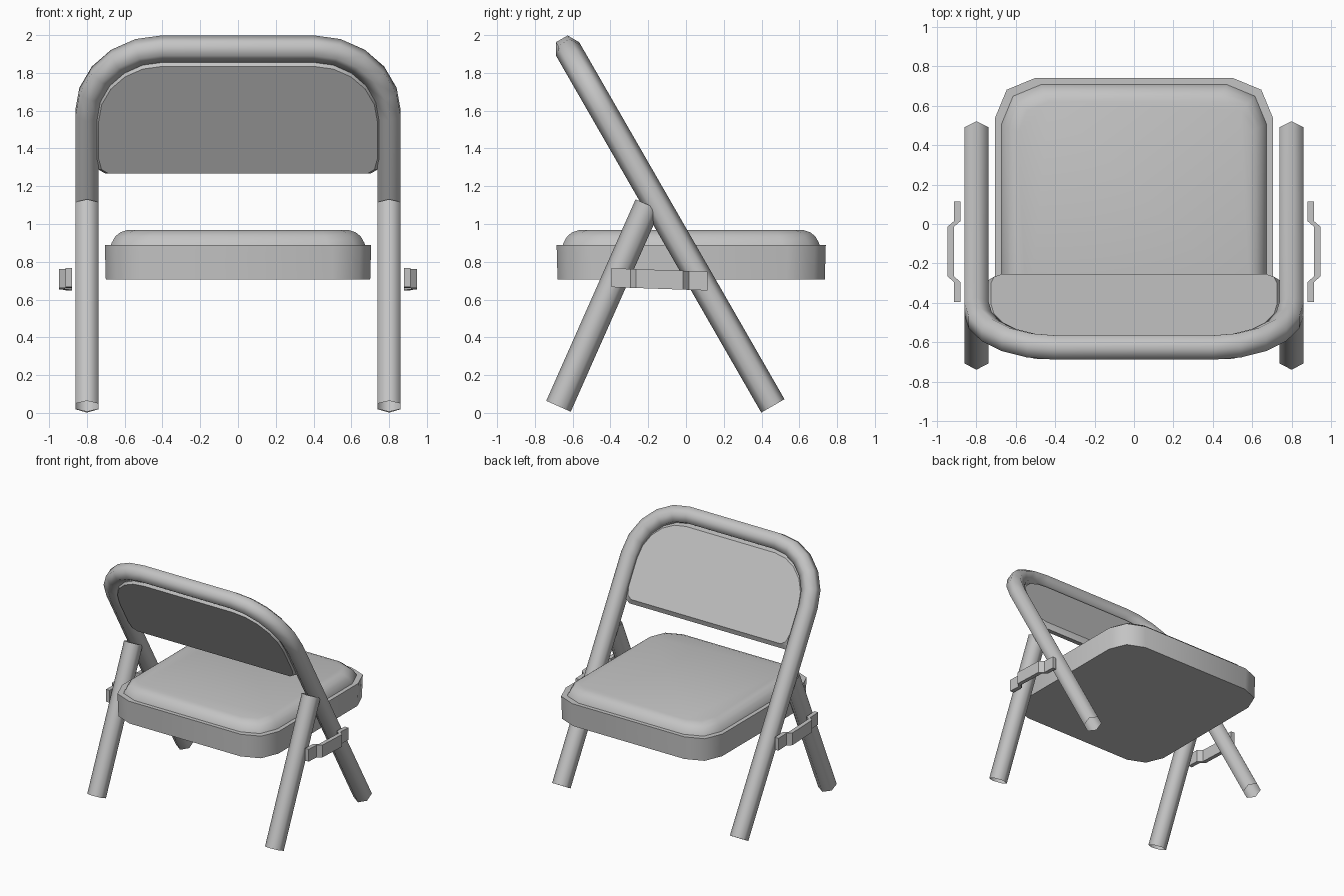
import bpy, bmesh, math
from mathutils import Vector

if "Cube" in bpy.data.objects:
    bpy.data.objects.remove(bpy.data.objects["Cube"], do_unlink=True)

GREY = (0.55, 0.55, 0.55, 1)
metal = bpy.data.materials.new("plain grey")
metal.use_nodes = True
metal.diffuse_color = GREY
metal.node_tree.nodes["Principled BSDF"].inputs["Base Color"].default_value = GREY

TUBE_R = 0.071
TUBE_X = 0.80


def loft(name, rings, angle, capped=True):
    """Skin a stack of equal closed rings, optionally cap the ends, and shade."""
    bm = bmesh.new()
    loops = [[bm.verts.new(p) for p in ring] for ring in rings]
    n = len(loops[0])
    for a, b in zip(loops, loops[1:]):
        for i in range(n):
            j = (i + 1) % n
            bm.faces.new((a[i], a[j], b[j], b[i]))
    caps = [bm.faces.new(loops[0]), bm.faces.new(loops[-1])]
    bmesh.ops.recalc_face_normals(bm, faces=bm.faces)
    if not capped:
        bmesh.ops.delete(bm, geom=caps, context="FACES_ONLY")
    mesh = bpy.data.meshes.new(name)
    bm.to_mesh(mesh)
    bm.free()
    mesh.materials.append(metal)
    obj = bpy.data.objects.new(name, mesh)
    bpy.context.collection.objects.link(obj)
    bpy.ops.object.select_all(action="DESELECT")
    obj.select_set(True)
    bpy.context.view_layer.objects.active = obj
    bpy.ops.object.shade_smooth_by_angle(angle=math.radians(angle))
    return obj


def tube(name, path, normal):
    """Open six-sided tube along a planar path, mitred at each bend."""
    rings = []
    for i, p in enumerate(path):
        before = (p - path[i - 1]).normalized() if i else None
        after = (path[i + 1] - p).normalized() if i < len(path) - 1 else None
        tangent = ((before or after) + (after or before)).normalized()
        side = normal.cross(tangent)
        miter = 1 / tangent.dot(before or after)
        rings.append([p + TUBE_R * (math.cos(a) * normal + math.sin(a) * miter * side)
                      for a in (k * math.pi / 3 for k in range(6))])
    return loft(name, rings, 65, capped=False)


def arc(cx, cy, r, start, end, steps):
    return [(cx + r * math.cos(math.radians(start + (end - start) * k / steps)),
             cy + r * math.sin(math.radians(start + (end - start) * k / steps)))
            for k in range(steps + 1)]


def rounded_rect(x, y0, y1, r, z):
    corners = ((x - r, y1 - r, 0), (r - x, y1 - r, 90),
               (r - x, y0 + r, 180), (x - r, y0 + r, 270))
    return [Vector((px, py, z)) for cx, cy, s in corners
            for px, py in arc(cx, cy, r, s, s + 90, 2)]


# Tilted plane shared by the bent frame and the backrest
foot = Vector((0, 0.46, 0.037))
top = Vector((0, -0.627, 1.927))
up = (top - foot).normalized()
length = (top - foot).length
across = Vector((1, 0, 0))
face = across.cross(up) * -1


def on_plane(x, u, d=0):
    return foot + across * x + up * u + face * d


# Bent frame: front legs and back hoop in one tube
bend = 0.40
half = [(TUBE_X, 0)] + arc(TUBE_X - bend, length - bend, bend, 0, 90, 5)
outline = half + [(-x, u) for x, u in reversed(half)]
tube("bent_frame", [on_plane(x, u) for x, u in outline], face)

# Rear legs
for sign, label in ((1, "left"), (-1, "right")):
    a = Vector((sign * TUBE_X, -0.675, 0.035))
    b = Vector((sign * TUBE_X, -0.202, 1.102))
    tube("rear_leg_" + label, [a, b], (b - a).normalized().cross(across))


# Backrest panel: widest in the middle, bevelled to both faces
def backrest_ring(inset, d):
    low = 1.45 + inset
    right = [(0.685 - inset, low), (0.722 - inset, low + 0.025), (0.738 - inset, low + 0.09)]
    right += arc(0.40, length - bend - 0.013, 0.338 - inset, 0, 90, 5)
    ring = right + [(-x, u) for x, u in reversed(right)]
    return [on_plane(x, u, d) for x, u in ring]


loft("backrest", [backrest_ring(i, d) for i, d in
                  ((0, -0.055), (-0.018, -0.022), (0.012, 0.016))], 30)

# Seat pan and cushion
loft("seat_pan", [rounded_rect(0.70, -0.68, 0.735, 0.20, 0.707),
                  rounded_rect(0.705, -0.685, 0.74, 0.20, 0.89)], 50)
loft("seat_cushion", [rounded_rect(0.675 - i, -0.655 + i, 0.71 - i, 0.20 - i / 2, z)
                      for i, z in ((0, 0.88), (0.006, 0.9), (0.025, 0.934),
                                   (0.052, 0.956), (0.088, 0.968))], 50)

# Folding brackets: stepped straps outside the legs
steps = [(0.88, -0.395), (0.88, -0.295), (0.915, -0.265),
         (0.915, -0.015), (0.88, 0.015), (0.88, 0.115)]
for sign, label in ((1, "left"), (-1, "right")):
    strap = []
    for x, y in steps:
        z = 0.702 - 0.035 * y
        strap.append([Vector((sign * (x + dx), y, z + dz)) for dx, dz in
                      ((0, -0.05), (0.033, -0.05), (0.033, 0.05), (0, 0.05))])
    loft("bracket_" + label, strap, 20)
